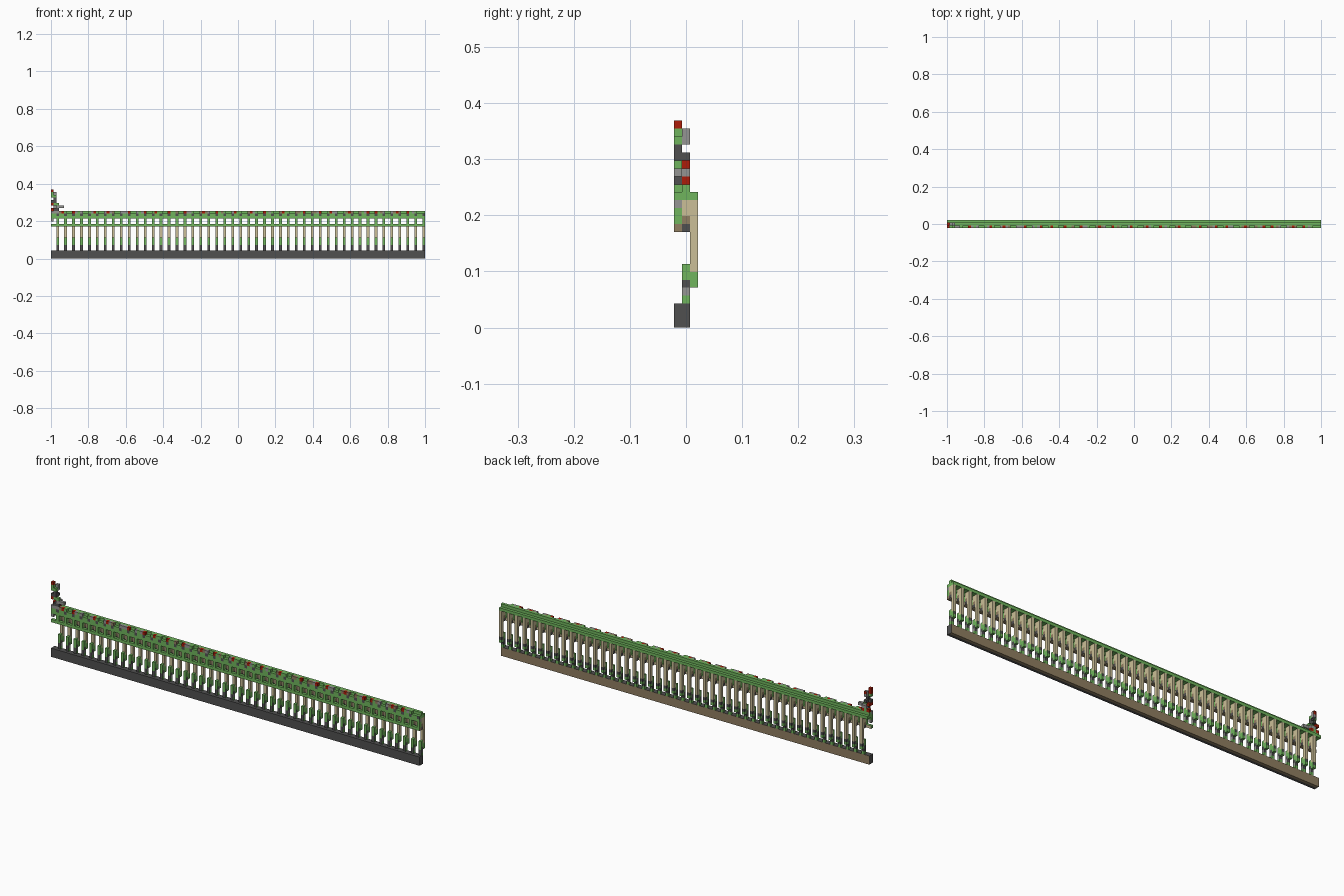
import bpy
import bmesh
import random

random.seed(7)
if "Cube" in bpy.data.objects:
    bpy.data.objects.remove(bpy.data.objects["Cube"], do_unlink=True)

COLS, PERIOD = 141, 3
U = 2 / COLS                      # edge of one block
FRONT, MID, BACK = 0, 1, 2        # depth layers


def material(name, rgb):
    m = bpy.data.materials.new(name)
    m.use_nodes = True
    m.diffuse_color = (*rgb, 1)
    m.node_tree.nodes["Principled BSDF"].inputs["Base Color"].default_value = (*rgb, 1)
    return m


MATS = {
    "green": material("leaf green", (0.16, 0.46, 0.11)),
    "tan": material("pale wood", (0.60, 0.52, 0.31)),
    "brown": material("brown wood", (0.28, 0.21, 0.12)),
    "dark": material("dark grey", (0.08, 0.08, 0.08)),
    "grey": material("mid grey", (0.30, 0.30, 0.29)),
    "red": material("red", (0.42, 0.012, 0.003)),
}
SLOTS = list(MATS)


def side_of(face):
    """Name of the direction a block face looks in."""
    face.normal_update()
    n = face.normal
    axis = max(range(3), key=lambda i: abs(n[i]))
    return (("left", "right"), ("back", "front"), ("top", "bottom"))[axis][n[axis] < 0]


class Part:
    """Collects blocks of one part, measured in block units."""

    def __init__(self, name):
        self.name, self.bm = name, bmesh.new()

    def block(self, color, col, layer, row, wide=1, tall=1, **sides):
        verts = bmesh.ops.create_cube(self.bm, size=U)["verts"]
        for v in verts:
            v.co.x = v.co.x * wide + (col + wide / 2) * U - 1
            v.co.y += (layer - 1) * U
            v.co.z = v.co.z * tall + (row + tall / 2) * U
        for f in {f for v in verts for f in v.link_faces}:
            f.material_index = SLOTS.index(sides.get(side_of(f), color))

    def finish(self):
        mesh = bpy.data.meshes.new(self.name)
        self.bm.to_mesh(mesh)
        self.bm.free()
        for m in MATS.values():
            mesh.materials.append(m)
        bpy.context.collection.objects.link(bpy.data.objects.new(self.name, mesh))


# Ground beam: dark stone with a wooden back and underside
base = Part("base_beam")
base.block("dark", 0, FRONT, 0, COLS, 3)
base.block("dark", 0, MID, 0, COLS, 3, back="brown", bottom="brown")
base.finish()

# Top rail, stepped up towards the front
rail = Part("top_rail")
rail.block("green", 0, BACK, 16, COLS)
rail.block("green", 0, MID, 16, COLS, 2)
rail.finish()

# Posts with leafy stems at their feet
posts, stems, brackets = Part("posts"), Part("stems"), Part("brackets")
for col in range(PERIOD - 1, COLS, PERIOD):
    posts.block("tan", col, BACK, 7, 1, 9)
    stems.block("green", col, BACK, 5)
    stems.block("dark", col, BACK, 6, left="green")
    stems.block("green", col, MID, 3, front="dark")
    stems.block("dark", col, MID, 4, left="grey")
    stems.block("dark", col, MID, 5, front="green")
    stems.block("green", col, MID, 6, 1, 2)
    brackets.block("dark", col, MID, 12, bottom="tan")
    brackets.block("brown", col, MID, 13)
    brackets.block("tan", col, MID, 14, 1, 2)
for part in (posts, stems, brackets):
    part.finish()

# Leaf band hung on the front
leaves = Part("leaf_band")
leaves.block("green", 0, FRONT, 12, COLS, back="tan", bottom="brown", left="brown")
leaves.block("green", 0, FRONT, 15, COLS, left="grey")
for col in range(PERIOD - 1, COLS, PERIOD):
    leaves.block("green", col, FRONT, 13, 1, 2, back="tan")
    leaves.block("green", col - 2, FRONT, 16, 2)
    leaves.block("green", col, FRONT, 16, front="dark")
leaves.finish()

# Broken row of buds along the top, one in each group in bloom
buds = Part("top_buds")
for col in range(2, COLS - 2, 2 * PERIOD):
    bloom = random.randrange(4)
    for i in range(4):
        shade = "red" if i == bloom else random.choice(("grey", "brown", "green"))
        buds.block(shade, col + i, FRONT, 17)
buds.finish()

# Flowering sprig at the right end
sprig = Part("end_sprig")
for color, col, layer, row, wide, tall in (
    ("red", 0, FRONT, 25, 1, 1),
    ("grey", 1, MID, 23, 1, 1),
    ("green", 0, FRONT, 23, 2, 1),
    ("dark", 1, FRONT, 22, 1, 1),
    ("dark", 0, FRONT, 21, 2, 1),
    ("dark", 1, MID, 21, 1, 1),
    ("red", 0, FRONT, 20, 1, 1),
    ("green", 1, FRONT, 20, 2, 1),
    ("red", 0, MID, 20, 1, 1),
    ("grey", 2, FRONT, 19, 3, 1),
    ("grey", 1, MID, 19, 2, 1),
    ("dark", 1, FRONT, 18, 2, 1),
    ("red", 0, MID, 18, 1, 1),
    ("red", 2, MID, 18, 1, 1),
    ("green", 1, MID, 18, 1, 1),
    ("grey", 0, FRONT, 17, 2, 1),
    ("grey", 0, FRONT, 14, 1, 1),
):
    sprig.block(color, col, layer, row, wide, tall)
sprig.block("green", 0, FRONT, 24, right="red", back="red")
sprig.block("grey", 1, MID, 24, back="red")
sprig.finish()
